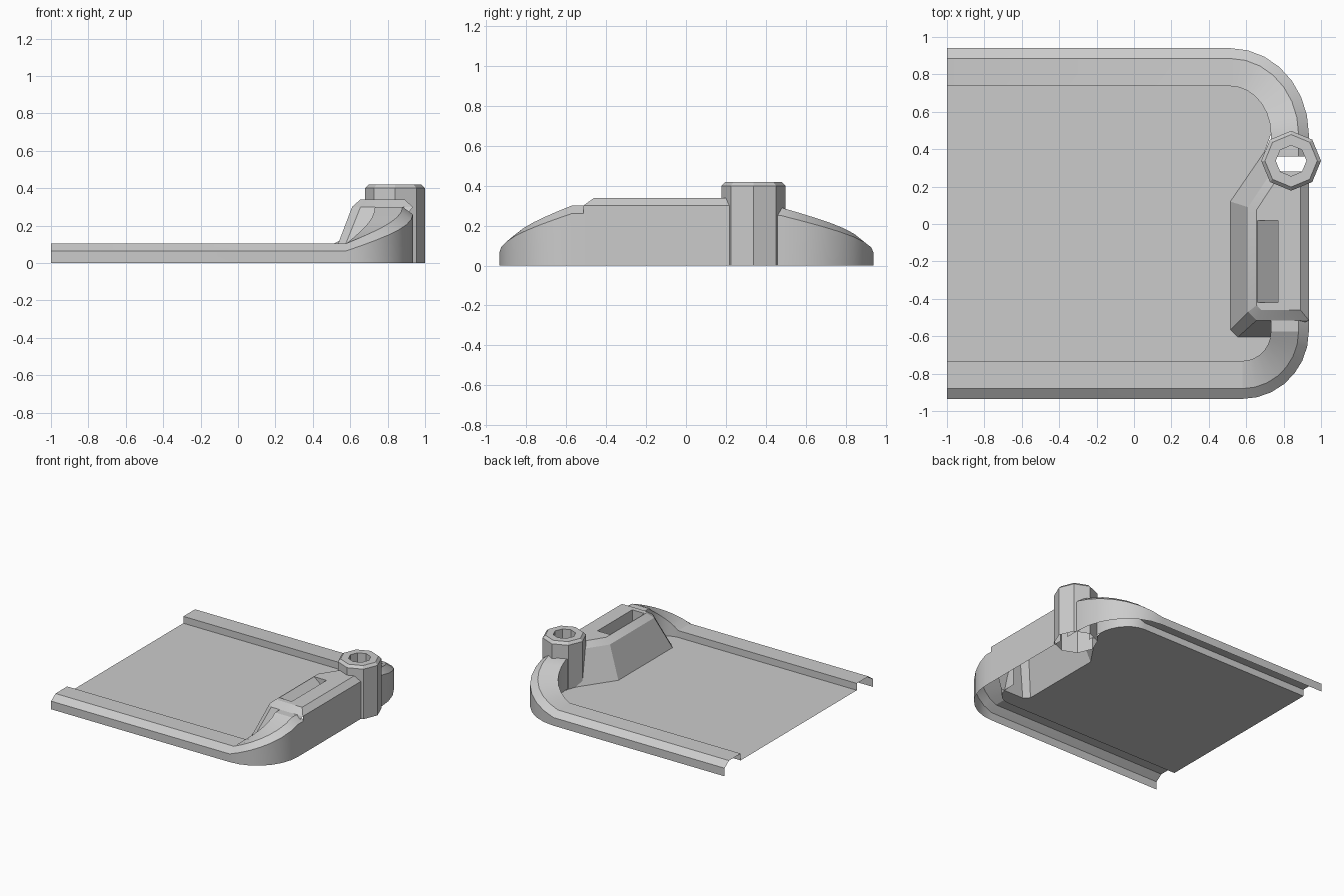
import bpy, bmesh
from math import sin, cos, pi
from mathutils import Vector

cube = bpy.data.objects.get("Cube")
if cube:
    bpy.data.objects.remove(cube, do_unlink=True)

grey = bpy.data.materials.new("plain_grey")
grey.use_nodes = True
grey.diffuse_color = (0.6, 0.6, 0.6, 1)
grey.node_tree.nodes["Principled BSDF"].inputs["Base Color"].default_value = grey.diffuse_color

FLOOR, WALL, EDGE, CAP = 0.05, 0.935, 0.30, 0.34


def finish(name, bm):
    mesh = bpy.data.meshes.new(name)
    bm.to_mesh(mesh)
    bm.free()
    obj = bpy.data.objects.new(name, mesh)
    bpy.context.collection.objects.link(obj)
    mesh.materials.append(grey)
    bpy.ops.object.select_all(action="DESELECT")
    obj.select_set(True)
    bpy.context.view_layer.objects.active = obj
    bpy.ops.object.shade_smooth_by_angle(angle=0.45)
    return obj


def loft(bm, rows, closed=False, flip=False):
    """Bridge equal-length rows of points with quads."""
    grid = [[bm.verts.new(p) for p in row] for row in rows]
    n = len(grid[0])
    for a, b in zip(grid, grid[1:]):
        for i in range(n if closed else n - 1):
            j = (i + 1) % n
            quad = [a[i], a[j], b[j], b[i]]
            bm.faces.new(quad[::-1] if flip else quad)


def at(points, z):
    return [(x, y, z) for x, y in points]


def rail_path(center, radii, side, inset, end_y, steps=7):
    """Plan points and rise of one rail, from the open end to the block."""
    (cx, cy), (rx, ry) = center, radii
    pts = [(-1, cy + side * (ry - inset), 0)]
    for i in range(steps + 1):
        t = i / steps
        pts.append((cx + (rx - inset) * sin(t * pi / 2),
                    cy + side * (ry - inset) * cos(t * pi / 2), t))
    pts.append((cx + rx - inset, end_y, 1))
    return pts


# Rails: outer wall, bevel, flat top and inner lip, climbing round each corner
rails = {
    "front_rail": ((0.58, -0.575), (0.355, 0.36), -1, -0.50, 0.195),
    "back_rail": ((0.515, 0.48), (0.42, 0.46), 1, 0.36, 0.185),
}
lips = {}
for name, (center, radii, side, end_y, rise) in rails.items():
    bm = bmesh.new()
    rows = []
    for inset, z, climb in ((0, 0, 0), (0, 0.065, rise), (0.055, 0.105, rise),
                            (0.203, 0.105, rise), (0.203, FLOOR, 0)):
        path = rail_path(center, radii, side, inset, end_y)
        rows.append([(x, y, z + climb * t) for x, y, t in path])
    lips[name] = [(x, y) for x, y, z in rows[-1]]
    loft(bm, rows, flip=side > 0)
    finish(name, bm)

# Floor panel, notched around the block
base = [(0.70, 0.39), (0.515, 0.12), (0.515, -0.565), (0.555, -0.605), (0.76, -0.605)]
outline = [p for p in lips["front_rail"] if p[1] < -0.605]
outline += [(0.728, -0.605)] + base[3::-1] + lips["back_rail"][-2::-1]
bm = bmesh.new()
bm.faces.new([bm.verts.new(p) for p in at(outline, FLOOR)])
finish("floor_panel", bm)

# Block: sloped skirt, bevelled rim and outer wall
rim = [(0.75, 0.30), (0.61, 0.09), (0.61, -0.47), (0.655, -0.515), (WALL, -0.515)]
top = [(0.79, 0.28), (0.655, 0.075), (0.655, -0.435), (0.68, -0.46), (0.89, -0.46)]
bm = bmesh.new()
loft(bm, [at(base, FLOOR), at(rim, EDGE)])
loft(bm, [at(rim + [(WALL, 0.28)], EDGE), at(top + [(0.89, 0.28)], CAP)])
loft(bm, [at([(WALL, -0.515), (WALL, 0.28)], z) for z in (0, EDGE)])
finish("block_sides", bm)

# Block top with a rectangular slot opened in it
x0, x1, y0, y1 = 0.66, 0.77, -0.42, 0.02
bm = bmesh.new()
bm.faces.new([bm.verts.new(p) for p in at(top + [(0.89, 0.28)], CAP)])
for co, no in (((x0, 0, 0), (1, 0, 0)), ((x1, 0, 0), (1, 0, 0)),
               ((0, y0, 0), (0, 1, 0)), ((0, y1, 0), (0, 1, 0))):
    bmesh.ops.bisect_plane(bm, geom=bm.verts[:] + bm.edges[:] + bm.faces[:],
                           plane_co=co, plane_no=no)
for f in bm.faces[:]:
    c = f.calc_center_median()
    if x0 < c.x < x1 and y0 < c.y < y1:
        bm.faces.remove(f)
finish("block_top", bm)

# Slot lining: a ramp falling towards the outer wall
bm = bmesh.new()
deep = CAP - 0.09
loft(bm, [[(x0, y, CAP), (x1, y, deep), (x1, y, CAP)] for y in (y0, y1)], flip=True)
for y in (y0, y1):
    tri = [Vector((x0, y, CAP)), Vector((x1, y, deep)), Vector((x1, y, CAP))]
    bm.faces.new([bm.verts.new(p) for p in (tri if y == y1 else tri[::-1])])
finish("slot_ramp", bm)

# Hollow eight-sided post with a bevelled lip and a hole through it
bm = bmesh.new()
rings = []
for r, z in ((0.16, 0), (0.16, 0.40), (0.14, 0.42), (0.082, 0.42), (0.082, 0.28)):
    rings.append([(0.84 + r * cos(i * pi / 4), 0.338 + r * sin(i * pi / 4), z)
                  for i in range(8)])
loft(bm, rings, closed=True)
post = finish("post", bm)
bpy.ops.object.shade_smooth_by_angle(angle=0.8)
